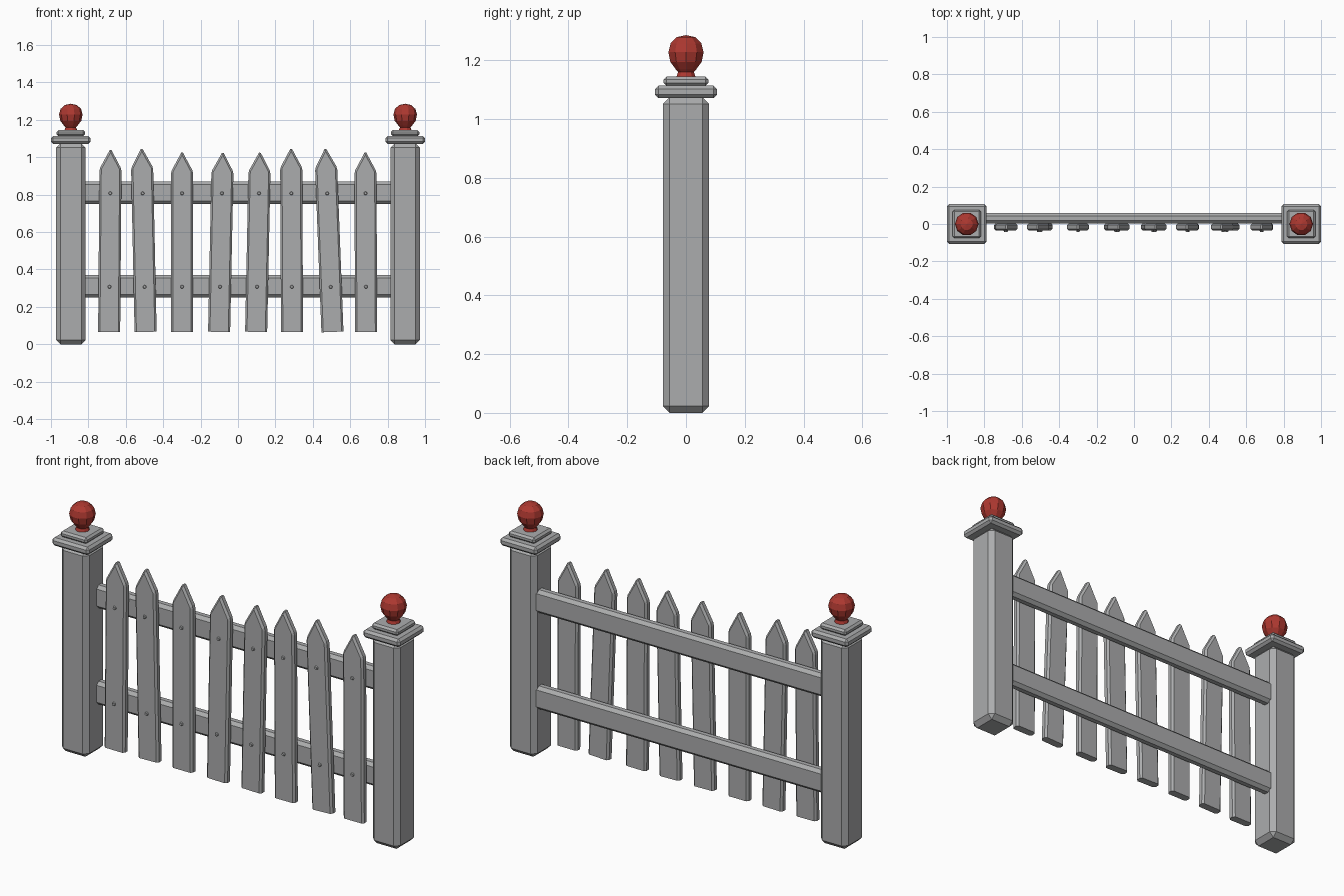
import bpy, bmesh, math
from mathutils import Matrix, Vector

cube = bpy.data.objects.get("Cube")
if cube:
    bpy.data.objects.remove(cube, do_unlink=True)


def material(name, colour):
    mat = bpy.data.materials.new(name)
    mat.use_nodes = True
    mat.diffuse_color = (*colour, 1)
    mat.node_tree.nodes["Principled BSDF"].inputs["Base Color"].default_value = (*colour, 1)
    return mat


GREY = material("weathered grey", (0.41, 0.415, 0.42))
RED = material("finial red", (0.42, 0.04, 0.03))


def finish(name, bm, mat):
    bmesh.ops.recalc_face_normals(bm, faces=bm.faces)
    mesh = bpy.data.meshes.new(name)
    bm.to_mesh(mesh)
    bm.free()
    mesh.materials.append(mat)
    obj = bpy.data.objects.new(name, mesh)
    bpy.context.collection.objects.link(obj)
    return obj


def chamfer(bm, edges, width):
    bmesh.ops.bevel(bm, geom=edges, offset=width, segments=1,
                    affect='EDGES', clamp_overlap=True)


def box(name, low, high, bevel):
    low, high = Vector(low), Vector(high)
    bm = bmesh.new()
    bmesh.ops.create_cube(bm, size=1, matrix=Matrix.Translation((low + high) / 2)
                          @ Matrix.Diagonal((*(high - low), 1)))
    chamfer(bm, bm.edges[:], bevel)
    return finish(name, bm, GREY)


def square_block(name, x, half, bottom, top, bevel):
    return box(name, (x - half, -half, bottom), (x + half, half, top), bevel)


def lathe(name, x, profile, sides, mat):
    bm = bmesh.new()
    verts = [bm.verts.new((x + r, 0, z)) for r, z in profile]
    edges = [bm.edges.new(pair) for pair in zip(verts, verts[1:])]
    bmesh.ops.spin(bm, geom=verts + edges, cent=(x, 0, 0), axis=(0, 0, 1),
                   angle=math.tau, steps=sides, use_merge=False)
    bmesh.ops.remove_doubles(bm, verts=bm.verts, dist=0.0005)
    return finish(name, bm, mat)


# Posts with stepped caps and ball finials
FINIAL = [(0, 1.14), (0.036, 1.14), (0.028, 1.16), (0.037, 1.17), (0.056, 1.195),
          (0.063, 1.228), (0.055, 1.258), (0.033, 1.279), (0, 1.286)]
for side, x in (("right", -0.894), ("left", 0.894)):
    square_block(side + "_post", x, 0.079, 0, 1.074, 0.023)
    square_block(side + "_lower_cap", x, 0.106, 1.072, 1.114, 0.012)
    square_block(side + "_upper_cap", x, 0.076, 1.113, 1.145, 0.01)
    lathe(side + "_finial", x, FINIAL, 10, RED)

# Horizontal rails behind the pickets
for name, z in (("lower_rail", 0.31), ("upper_rail", 0.81)):
    box(name, (-0.85, 0.004, z - 0.06), (0.85, 0.06, z + 0.06), 0.016)


def picket(name, foot_x, tip_x, tip_z):
    foot_z, half, front, back = 0.066, 0.059, -0.036, 0.004
    length = tip_z - foot_z
    lean = Matrix.Translation((foot_x, 0, foot_z)) @ Matrix.Rotation(
        math.atan2(tip_x - foot_x, length), 4, 'Y')
    # Pointed board, chamfered everywhere but the foot
    bm = bmesh.new()
    outline = [(-half, 0), (half, 0), (half, length - 0.11), (0, length),
               (-half, length - 0.11)]
    face = bm.faces.new([bm.verts.new((x, front, z)) for x, z in outline])
    solid = bmesh.ops.extrude_face_region(bm, geom=[face])
    bmesh.ops.translate(bm, vec=(0, back - front, 0),
                        verts=[v for v in solid["geom"] if isinstance(v, bmesh.types.BMVert)])
    chamfer(bm, [e for e in bm.edges if max(v.co.z for v in e.verts) > 0.01], 0.01)
    bm.transform(lean)
    finish(name, bm, GREY)
    # Nail heads over both rails
    for rail, z in (("lower", 0.307), ("upper", 0.807)):
        centre = lean @ Vector((0, front - 0.002, z - foot_z))
        bm = bmesh.new()
        bmesh.ops.create_cone(bm, cap_ends=True, segments=8, radius1=0.011,
                              radius2=0.007, depth=0.012,
                              matrix=Matrix.Translation(centre)
                              @ Matrix.Rotation(math.pi / 2, 4, 'X'))
        finish(f"{name}_{rail}_nail", bm, GREY)


# Foot x, tip x and tip height of each leaning picket
PICKETS = [(-0.689, -0.681, 1.047), (-0.494, -0.515, 1.053), (-0.299, -0.299, 1.033),
           (-0.101, -0.081, 1.032), (0.097, 0.117, 1.033), (0.289, 0.284, 1.053),
           (0.505, 0.467, 1.053), (0.685, 0.681, 1.033)]
for number, (foot_x, tip_x, tip_z) in enumerate(PICKETS, 1):
    picket(f"picket_{number}", foot_x, tip_x, tip_z)
